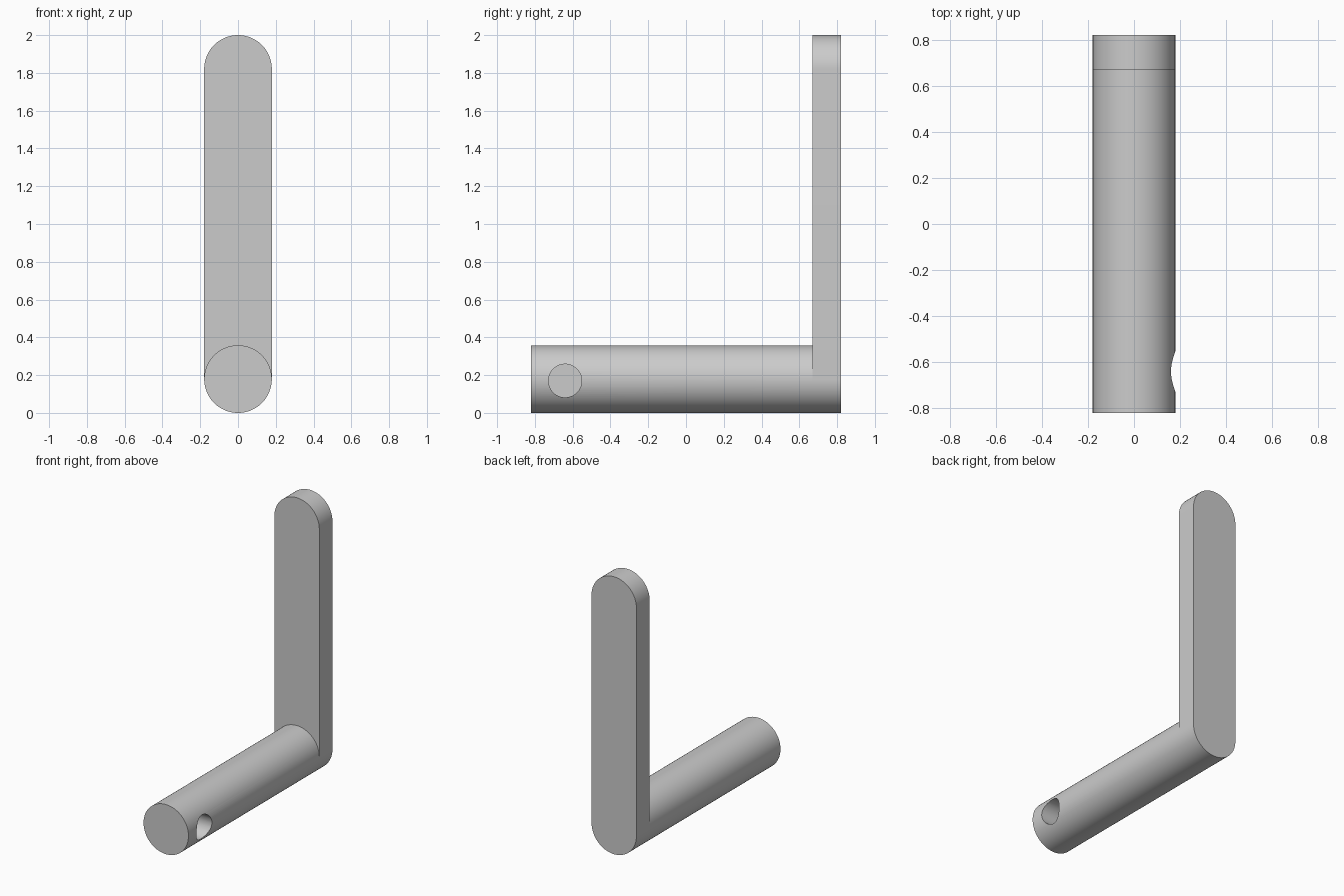
import bpy, math

cube = bpy.data.objects.get("Cube")
if cube:
    bpy.data.objects.remove(cube, do_unlink=True)

R = 0.179                        # shared radius of the pin and the lever ends
FRONT, JOINT, BACK = -0.82, 0.67, 0.82

grey = bpy.data.materials.new("plain grey")
grey.use_nodes = True
colour = (0.6, 0.6, 0.6, 1)
grey.diffuse_color = colour
grey.node_tree.nodes["Principled BSDF"].inputs["Base Color"].default_value = colour


def extrude_y(name, outline, y0, y1):
    """Solid made by sweeping an (x, z) outline from y0 to y1."""
    n = len(outline)
    verts = [(x, y, z) for y in (y0, y1) for x, z in outline]
    faces = [list(range(n)), list(reversed(range(n, 2 * n)))]
    faces += [(i, i + n, (i + 1) % n + n, (i + 1) % n) for i in range(n)]
    mesh = bpy.data.meshes.new(name)
    mesh.from_pydata(verts, [], faces)
    mesh.materials.append(grey)
    obj = bpy.data.objects.new(name, mesh)
    bpy.context.collection.objects.link(obj)
    return obj


def arc(cz, start, steps=48):
    """Half circle of points, counter-clockwise from the start angle."""
    return [(R * math.cos(start + math.pi * i / steps),
             cz + R * math.sin(start + math.pi * i / steps))
            for i in range(steps + 1)]


def smooth(obj):
    bpy.ops.object.select_all(action="DESELECT")
    obj.select_set(True)
    bpy.context.view_layer.objects.active = obj
    bpy.ops.object.shade_smooth_by_angle(angle=math.radians(30))


# Upright lever with rounded ends, and the round pin in front of it
lever = extrude_y("lever", arc(2 - R, 0) + arc(R, math.pi), JOINT, BACK)
pin = extrude_y("pin", arc(R, 0) + arc(R, math.pi)[1:-1], FRONT, JOINT)

# Blind cross hole in the left side of the pin, reaching its axis
bpy.ops.mesh.primitive_cylinder_add(vertices=64, radius=0.088, depth=0.4,
                                    location=(0.2, -0.64, 0.17),
                                    rotation=(0, math.pi / 2, 0))
cutter = bpy.context.object
cutter.name = "hole_cutter"
cutter.data.materials.append(grey)
cutter.hide_render = True
cut = pin.modifiers.new("cross_hole", "BOOLEAN")
cut.object = cutter
cut.solver = "EXACT"
bpy.context.view_layer.objects.active = pin
bpy.ops.object.modifier_apply(modifier=cut.name)
bpy.data.objects.remove(cutter, do_unlink=True)

for part in (lever, pin):
    smooth(part)
